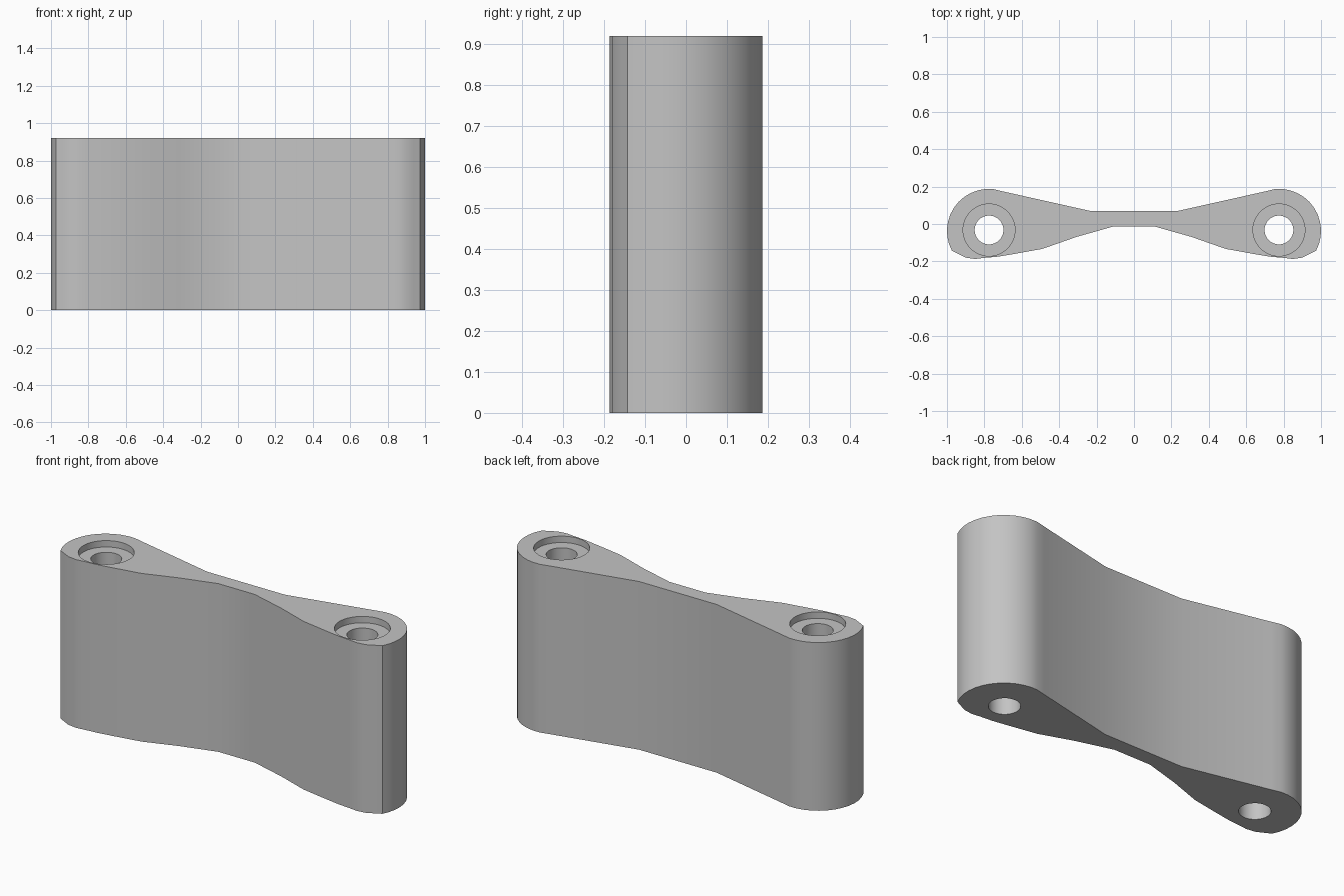
import bpy, bmesh, math

cube = bpy.data.objects.get("Cube")
if cube:
    bpy.data.objects.remove(cube)

HEIGHT = 0.92
BOLT_X, BOLT_Y = 0.775, -0.032

grey = bpy.data.materials.new("plain_grey")
grey.use_nodes = True
colour = (0.55, 0.55, 0.55, 1)
grey.diffuse_color = colour
grey.node_tree.nodes["Principled BSDF"].inputs["Base Color"].default_value = colour


def link(name, bm):
    bmesh.ops.recalc_face_normals(bm, faces=bm.faces)
    mesh = bpy.data.meshes.new(name)
    bm.to_mesh(mesh)
    bm.free()
    obj = bpy.data.objects.new(name, mesh)
    bpy.context.collection.objects.link(obj)
    obj.data.materials.append(grey)
    return obj


def prism(name, points, z0, z1):
    bm = bmesh.new()
    face = bm.faces.new([bm.verts.new((x, y, z0)) for x, y in points])
    new = bmesh.ops.extrude_face_region(bm, geom=[face])["geom"]
    verts = [v for v in new if isinstance(v, bmesh.types.BMVert)]
    bmesh.ops.translate(bm, verts=verts, vec=(0, 0, z1 - z0))
    return link(name, bm)


def arc(x, y, radius, start, end, steps):
    angles = [math.radians(start + (end - start) * i / steps) for i in range(steps + 1)]
    return [(x + radius * math.cos(a), y + radius * math.sin(a)) for a in angles]


# Waisted link outline: back slope, rounded end, then bowed front
half = [(0.235, 0.07), (0.70, 0.174)]
half += arc(BOLT_X, -0.037, 0.225, 95, -28, 12)
half += [(0.94, -0.16), (0.90, -0.18), (0.85, -0.187), (0.80, -0.181), (0.73, -0.175),
         (0.64, -0.16), (0.49, -0.133), (0.31, -0.07), (0.11, -0.013)]
outline = half + [(-x, y) for x, y in reversed(half)]
body = prism("link_body", outline, 0, HEIGHT)

# Bolt holes with shallow recesses in the top
bpy.context.view_layer.objects.active = body
for side in (-1, 1):
    for radius, bottom in ((0.139, HEIGHT - 0.035), (0.077, -0.1)):
        circle = arc(side * BOLT_X, BOLT_Y, radius, 0, 360, 48)[:-1]
        cutter = prism("hole_cutter", circle, bottom, HEIGHT + 0.1)
        cutter.hide_render = True
        cut = body.modifiers.new("bolt_hole", "BOOLEAN")
        cut.operation = "DIFFERENCE"
        cut.solver = "EXACT"
        cut.object = cutter
        bpy.ops.object.modifier_apply(modifier=cut.name)
        bpy.data.objects.remove(cutter)

bpy.ops.object.select_all(action="DESELECT")
body.select_set(True)
bpy.ops.object.shade_smooth_by_angle(angle=math.radians(30))
